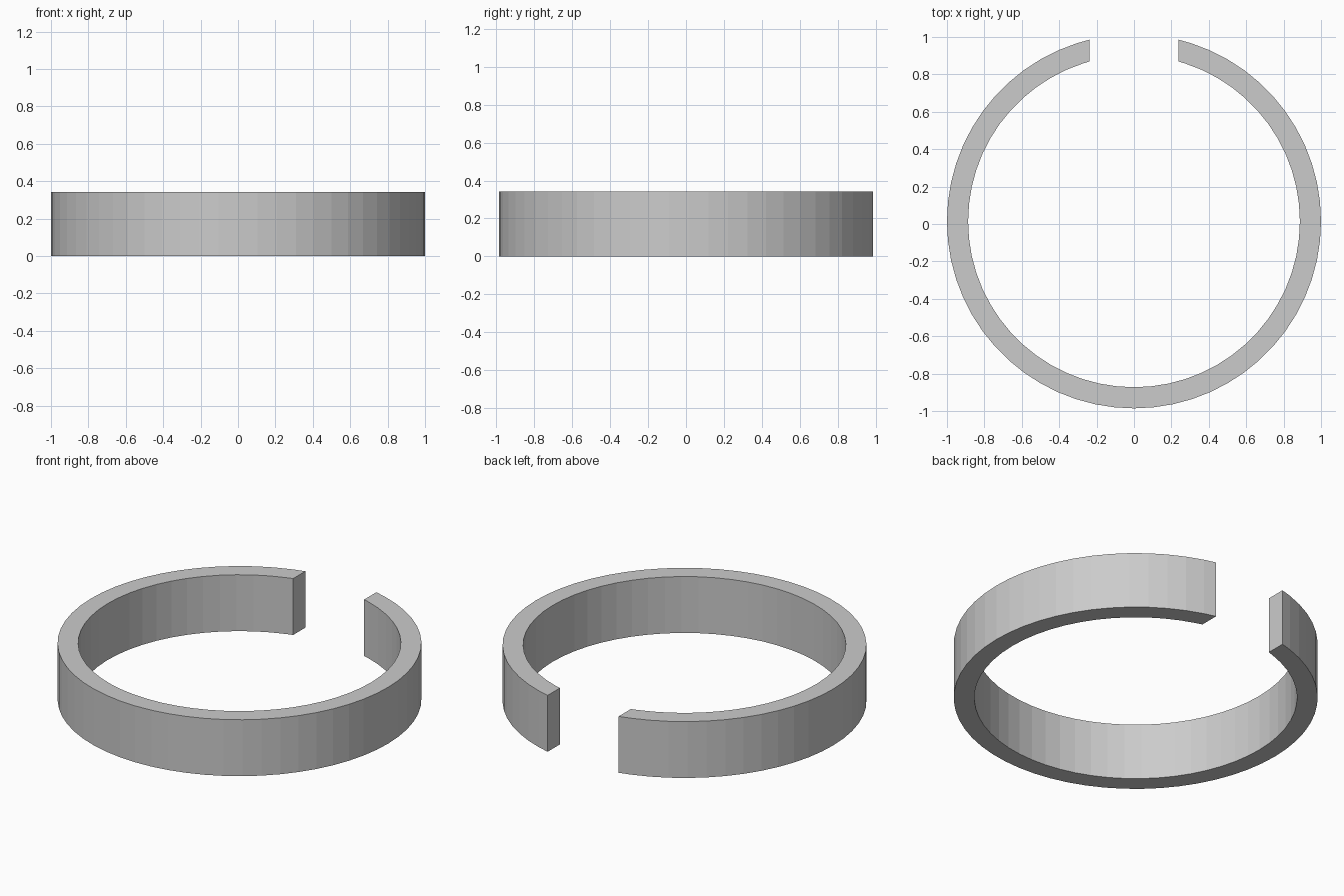
import bpy, bmesh
from math import sin, cos, asin, pi, radians, sqrt

if "Cube" in bpy.data.objects:
    bpy.data.objects.remove(bpy.data.objects["Cube"])

R_OUT, R_IN = 1.0, 0.887
HEIGHT = 0.342
HALF_GAP = 0.238
STEP = 6                                    # degrees per facet
CY = (1.0 - sqrt(R_OUT**2 - HALF_GAP**2)) / 2   # centres the open ring on y = 0


def arc(radius):
    """Points round the open ring, starting and ending on the straight gap faces."""
    end = pi - asin(HALF_GAP / radius)
    angles = [-end] + [radians(a) for a in range(-162, 163, STEP)] + [end]
    return [(radius * sin(a), CY - radius * cos(a)) for a in angles]


# Open ring: rectangular section carried round the arc
bm = bmesh.new()
sections = []
for (xo, yo), (xi, yi) in zip(arc(R_OUT), arc(R_IN)):
    sections.append([bm.verts.new(p) for p in (
        (xo, yo, 0), (xo, yo, HEIGHT), (xi, yi, HEIGHT), (xi, yi, 0))])
for a, b in zip(sections, sections[1:]):
    for i in range(4):
        j = (i + 1) % 4
        bm.faces.new((a[i], b[i], b[j], a[j]))

# Flat end faces at the gap
bm.faces.new(sections[0])
bm.faces.new(sections[-1][::-1])
bmesh.ops.recalc_face_normals(bm, faces=bm.faces)

mesh = bpy.data.meshes.new("open_ring")
bm.to_mesh(mesh)
bm.free()
bpy.context.collection.objects.link(bpy.data.objects.new("open_ring", mesh))
